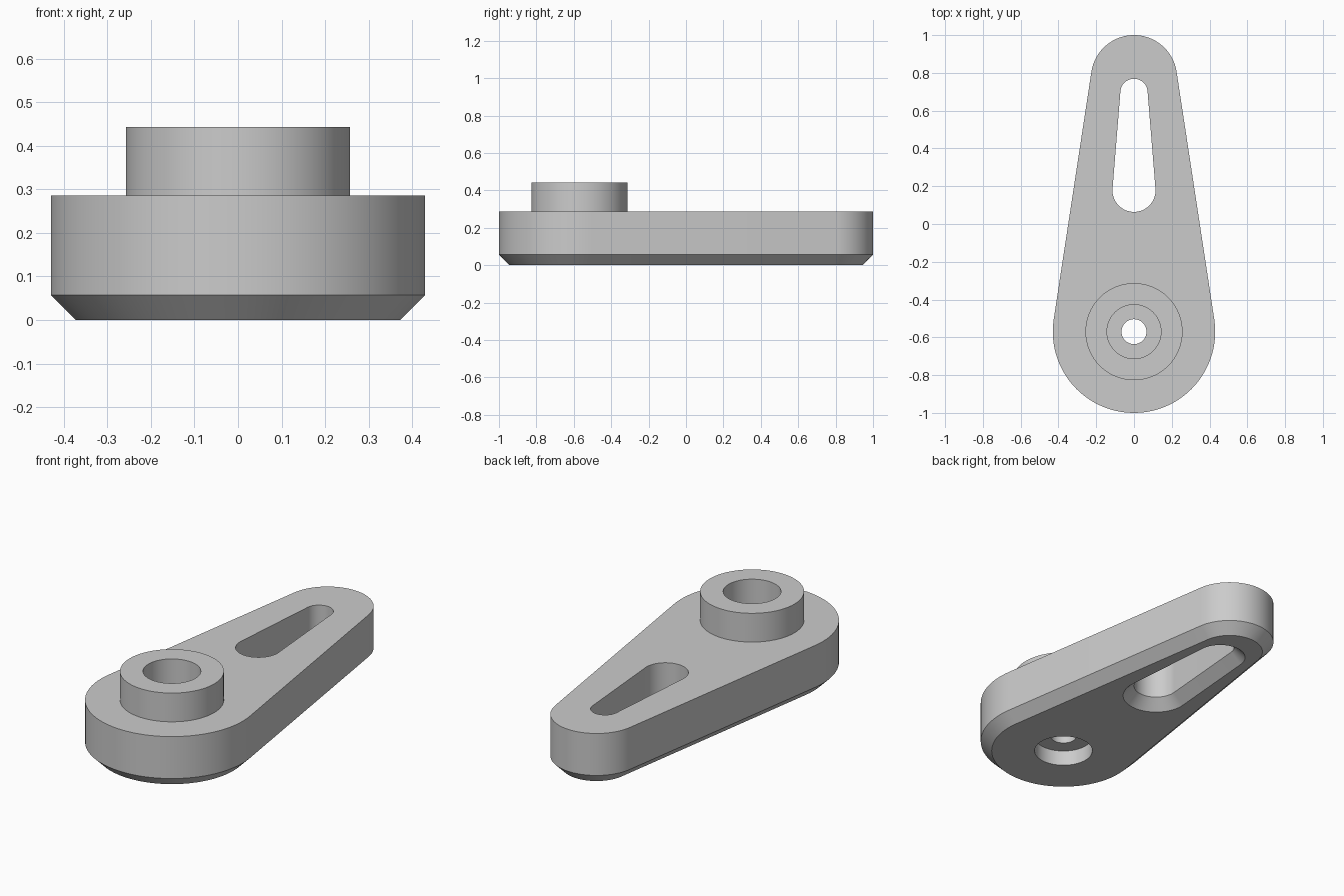
import bpy, bmesh
from math import asin, pi, cos, sin, radians

if "Cube" in bpy.data.objects:
    bpy.data.objects.remove(bpy.data.objects["Cube"], do_unlink=True)

grey = bpy.data.materials.new("plain grey")
grey.use_nodes = True
grey.diffuse_color = (0.6, 0.6, 0.6, 1)
grey.node_tree.nodes["Principled BSDF"].inputs["Base Color"].default_value = (0.6, 0.6, 0.6, 1)

HUB_Y = -0.57
CHAMFER = 0.057
PLATE_TOP = 0.286
BOSS_TOP = 0.443
SEGMENTS = 48


def teardrop(y1, r1, y2, r2, grow):
    """Outline of two circles joined by their outer tangents."""
    a = asin((r1 - r2) / (y2 - y1))
    points = []
    for y, r, start, end in ((y2, r2, a, pi - a), (y1, r1, pi - a, 2 * pi + a)):
        for i in range(SEGMENTS + 1):
            t = start + (end - start) * i / SEGMENTS
            points.append(((r + grow) * cos(t), y + (r + grow) * sin(t)))
    return points


def loft(name, layers):
    """Closed solid through a stack of (height, outline) layers."""
    bm = bmesh.new()
    rings = [[bm.verts.new((x, y, z)) for x, y in outline] for z, outline in layers]
    for low, high in zip(rings, rings[1:]):
        for i in range(len(low)):
            j = (i + 1) % len(low)
            bm.faces.new((low[i], low[j], high[j], high[i]))
    bm.faces.new(rings[0][::-1])
    bm.faces.new(rings[-1])
    mesh = bpy.data.meshes.new(name)
    bm.to_mesh(mesh)
    bm.free()
    mesh.materials.append(grey)
    obj = bpy.data.objects.new(name, mesh)
    bpy.context.collection.objects.link(obj)
    return obj


def cylinder(name, radius, low, high):
    n = 2 * SEGMENTS
    ring = [(radius * cos(2 * pi * i / n), HUB_Y + radius * sin(2 * pi * i / n)) for i in range(n)]
    return loft(name, [(low, ring), (high, ring)])


def combine(target, other, operation):
    mod = target.modifiers.new(other.name, 'BOOLEAN')
    mod.operation = operation
    mod.solver = 'EXACT'
    mod.object = other
    bpy.ops.object.select_all(action='DESELECT')
    target.select_set(True)
    bpy.context.view_layer.objects.active = target
    bpy.ops.object.modifier_apply(modifier=mod.name)
    bpy.data.objects.remove(other, do_unlink=True)


# Tapered arm with a chamfered lower edge
body = (HUB_Y, 0.43, 0.772, 0.228)
arm = loft("lever_arm", [(0, teardrop(*body, -CHAMFER)),
                         (CHAMFER, teardrop(*body, 0)),
                         (PLATE_TOP, teardrop(*body, 0))])

# Raised boss on the hub
combine(arm, cylinder("boss", 0.257, 0.2, BOSS_TOP), 'UNION')

# Tapered slot, flared at the underside
slot = (0.178, 0.114, 0.697, 0.072)
combine(arm, loft("slot_cutter", [(-0.02, teardrop(*slot, CHAMFER + 0.02)),
                                  (CHAMFER, teardrop(*slot, 0)),
                                  (0.5, teardrop(*slot, 0))]), 'DIFFERENCE')

# Bore from above, recess from below, small hole through the web
for name, radius, low, high in (("bore_cutter", 0.143, 0.143, 0.6),
                                ("recess_cutter", 0.15, -0.1, 0.085),
                                ("pin_hole_cutter", 0.066, -0.2, 0.7)):
    combine(arm, cylinder(name, radius, low, high), 'DIFFERENCE')

bpy.ops.object.shade_smooth_by_angle(angle=radians(30))
